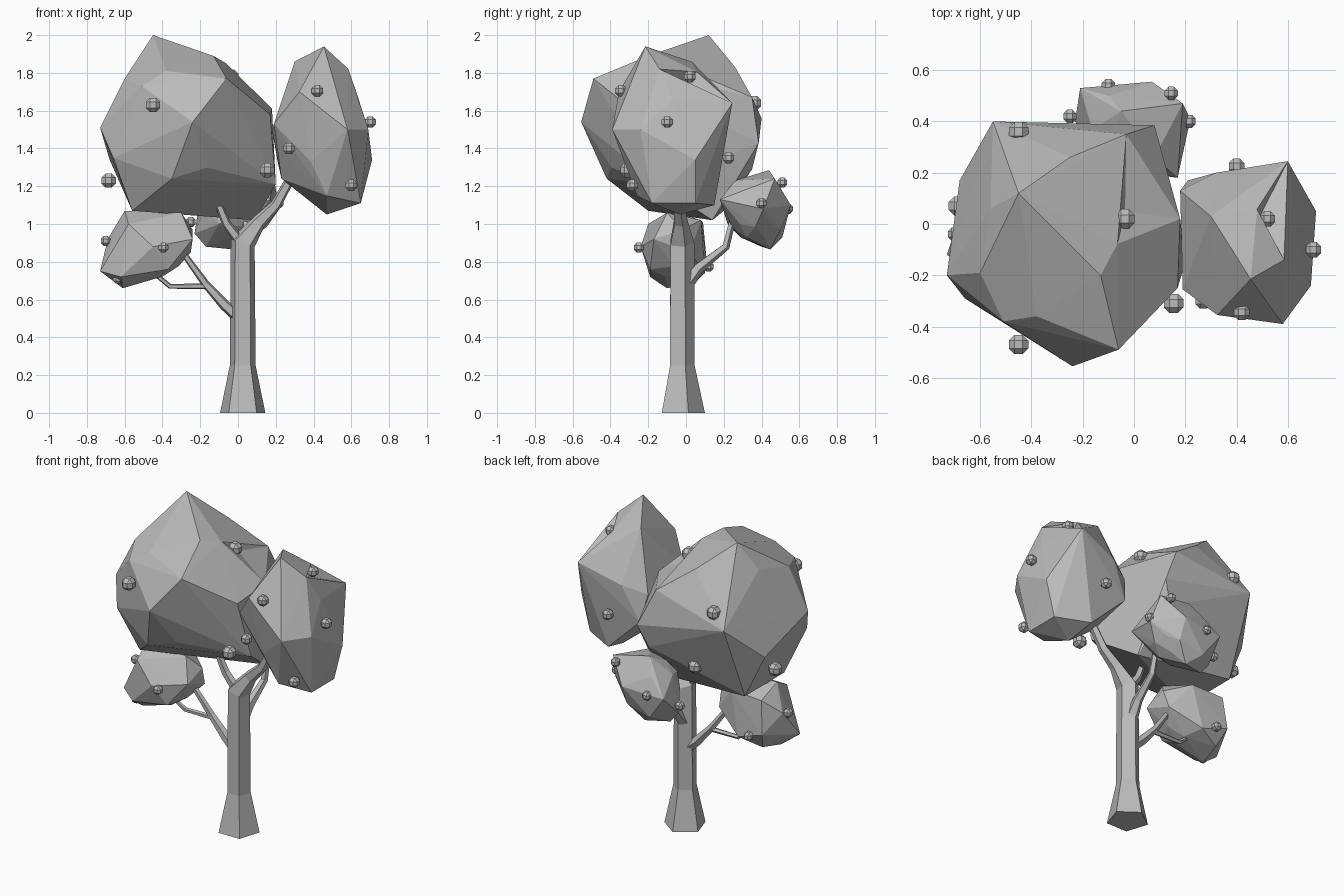
import bpy
import bmesh
import math
from mathutils import Vector, Matrix

cube = bpy.data.objects.get("Cube")
if cube:
    bpy.data.objects.remove(cube, do_unlink=True)

# One plain colour for the whole tree
GREY = (0.5, 0.5, 0.5, 1.0)
grey = bpy.data.materials.new("plain_grey")
grey.use_nodes = True
grey.diffuse_color = GREY
for node in grey.node_tree.nodes:
    if node.type == 'BSDF_PRINCIPLED':
        node.inputs["Base Color"].default_value = GREY
        node.inputs["Roughness"].default_value = 0.9


def finish(bm, name):
    """Turn a bmesh into a flat-shaded object with the tree material."""
    bmesh.ops.recalc_face_normals(bm, faces=bm.faces[:])
    mesh = bpy.data.meshes.new(name)
    bm.to_mesh(mesh)
    bm.free()
    mesh.materials.append(grey)
    obj = bpy.data.objects.new(name, mesh)
    bpy.context.scene.collection.objects.link(obj)


def limb(name, path, radii, sides=5):
    """Faceted tapering tube that follows a path."""
    bm = bmesh.new()
    points = [Vector(p) for p in path]
    last = len(points) - 1
    rings = []
    for i, (point, radius) in enumerate(zip(points, radii)):
        before = (point - points[max(i - 1, 0)]).normalized()
        after = (points[min(i + 1, last)] - point).normalized()
        turn = Vector((0, 0, 1)).rotation_difference(before + after)
        ring = []
        for s in range(sides):
            a = math.pi / 2 + math.tau * s / sides
            offset = Vector((math.cos(a), math.sin(a), 0)) * radius
            ring.append(bm.verts.new(point + turn @ offset))
        rings.append(ring)
    for low, high in zip(rings, rings[1:]):
        for s in range(sides):
            t = (s + 1) % sides
            bm.faces.new((low[s], low[t], high[t], high[s]))
    bm.faces.new(rings[0])
    bm.faces.new(rings[-1])
    finish(bm, name)


def crown(name, corners, dents=(), fill=0.82):
    """Angular leaf mass: a hull around corners and an inner ball, then dented."""
    bm = bmesh.new()
    lo = Vector([min(axis) for axis in zip(*corners)])
    hi = Vector([max(axis) for axis in zip(*corners)])
    size = (hi - lo) / 2 * fill
    ball = Matrix.Translation((lo + hi) / 2) @ Matrix.Diagonal((*size, 1))
    bmesh.ops.create_icosphere(bm, subdivisions=2, radius=1, matrix=ball)
    for edge in bm.edges[:]:
        bm.edges.remove(edge)
    for corner in corners:
        bm.verts.new(corner)
    bmesh.ops.convex_hull(bm, input=bm.verts[:])
    loose = [v for v in bm.verts if not v.link_faces]
    bmesh.ops.delete(bm, geom=loose, context='VERTS')
    for dent in map(Vector, dents):
        face = min(bm.faces, key=lambda f: (f.calc_center_median() - dent).length)
        poked = bmesh.ops.poke(bm, faces=[face])
        poked["verts"][0].co = dent
    finish(bm, name)


def fruits(name, radius, centres):
    """Small faceted fruits made from bevelled cubes."""
    for i, centre in enumerate(centres):
        bm = bmesh.new()
        bmesh.ops.create_cube(bm, size=1)
        bmesh.ops.bevel(bm, geom=bm.edges[:], offset=.29, segments=1,
                        affect='EDGES', profile=.5)
        for v in bm.verts:
            v.co = v.co.normalized() * radius + Vector(centre)
        finish(bm, f"{name}_{i + 1}")


# Trunk with flared foot, bending into the left crown
limb("trunk",
     [(.025, -.026, 0), (.025, -.026, .25), (.025, -.026, .9),
      (.11, -.03, 1.01), (.2, -.04, 1.1), (.3, -.05, 1.28)],
     [.126, .072, .07, .04, .03, .024])

# Branches
limb("upper_branch", [(.03, -.03, .88), (-.06, -.04, 1), (-.11, -.05, 1.12)],
     [.03, .025, .02])
limb("right_branch", [(.01, -.02, .5), (-.07, -.02, .57), (-.17, -.02, .68), (-.3, -.04, .86)],
     [.035, .03, .022, .016])
limb("right_twig", [(-.16, -.02, .67), (-.36, -.02, .67), (-.47, -.04, .76)],
     [.016, .014, .012])
limb("back_branch", [(.02, 0, .68), (.03, .07, .77), (.04, .21, .88), (.04, .25, 1.04)],
     [.04, .03, .022, .018])

# Leaf masses
crown("main_crown", [
    (-.45, .12, 2), (-.13, -.2, 1.89), (-.25, .26, 1.83), (-.56, .06, 1.83),
    (-.38, -.36, 1.81), (-.06, -.49, 1.77), (-.03, .35, 1.67), (.08, .385, 1.43),
    (.18, .02, 1.61), (.17, -.25, 1.58), (-.24, -.555, 1.54), (-.55, .4, 1.56),
    (-.73, -.2, 1.51), (-.68, .17, 1.34), (-.66, -.29, 1.35), (-.35, -.42, 1.24),
    (.2, -.15, 1.21), (-.56, -.2, 1.07), (.09, .14, 1.02), (-.56, .2, 1.07),
    (.02, .35, 1.29), (-.6, -.19, 1.77), (-.51, -.38, 1.73)],
    [(-.035, .05, 1.75)])
crown("left_crown", [
    (.455, -.215, 1.94), (.3, .03, 1.86), (.585, -.14, 1.82), (.6, .245, 1.64),
    (.32, .2, 1.55), (.18, .13, 1.5), (.19, -.255, 1.53), (.325, -.355, 1.7),
    (.58, -.39, 1.5), (.69, -.24, 1.5), (.71, .05, 1.34), (.47, -.03, 1.05),
    (.65, .05, 1.11), (.23, -.1, 1.24), (.47, -.26, 1.15), (.45, .15, 1.1),
    (.65, -.18, 1.11), (.21, .17, 1.33)],
    [(.47, -.01, 1.75)])
crown("right_crown", [
    (-.6, -.07, 1.07), (-.3, -.1, 1.06), (-.24, -.17, .92), (-.24, -.02, .97),
    (-.25, .02, .85), (-.45, -.24, .88), (-.37, -.19, .76), (-.61, -.1, .66),
    (-.73, -.12, .75), (-.69, 0, .92), (-.58, -.2, 1), (-.38, .08, 1.02),
    (-.62, .11, .8), (-.62, -.19, .72), (-.6, .09, 1.01), (-.44, .1, .74),
    (-.58, .05, .69)])
crown("back_crown", [
    (-.05, .44, 1.285), (.08, .26, 1.23), (.17, .18, 1.13), (-.1, .22, 1),
    (-.02, .445, .865), (-.17, .4, .88), (-.21, .53, 1.08), (.07, .555, 1.1),
    (.19, .47, 1.24), (.22, .41, 1.08), (-.23, .4, .95), (.07, .5, .97),
    (-.1, .5, 1.19), (-.1, .51, .93)])

# Fruits scattered over each crown
fruits("main_fruit", .044, [
    (-.45, -.47, 1.63), (.155, -.31, 1.285), (-.685, .07, 1.23),
    (-.45, .36, 1.64), (-.035, .02, 1.78), (-.27, .29, 1.22)])
fruits("left_fruit", .035, [
    (.42, -.345, 1.705), (.7, -.1, 1.54), (.27, -.3, 1.4),
    (.6, -.285, 1.205), (.4, .225, 1.35), (.52, .02, 1.78)])
fruits("right_fruit", .03, [
    (-.7, -.04, .91), (-.395, -.25, .875), (-.635, -.13, .71), (-.53, .12, .775)])
fruits("back_fruit", .03, [
    (-.1, .54, 1.08), (.145, .51, 1.22), (.215, .4, 1.11), (-.25, .42, 1.01)])
